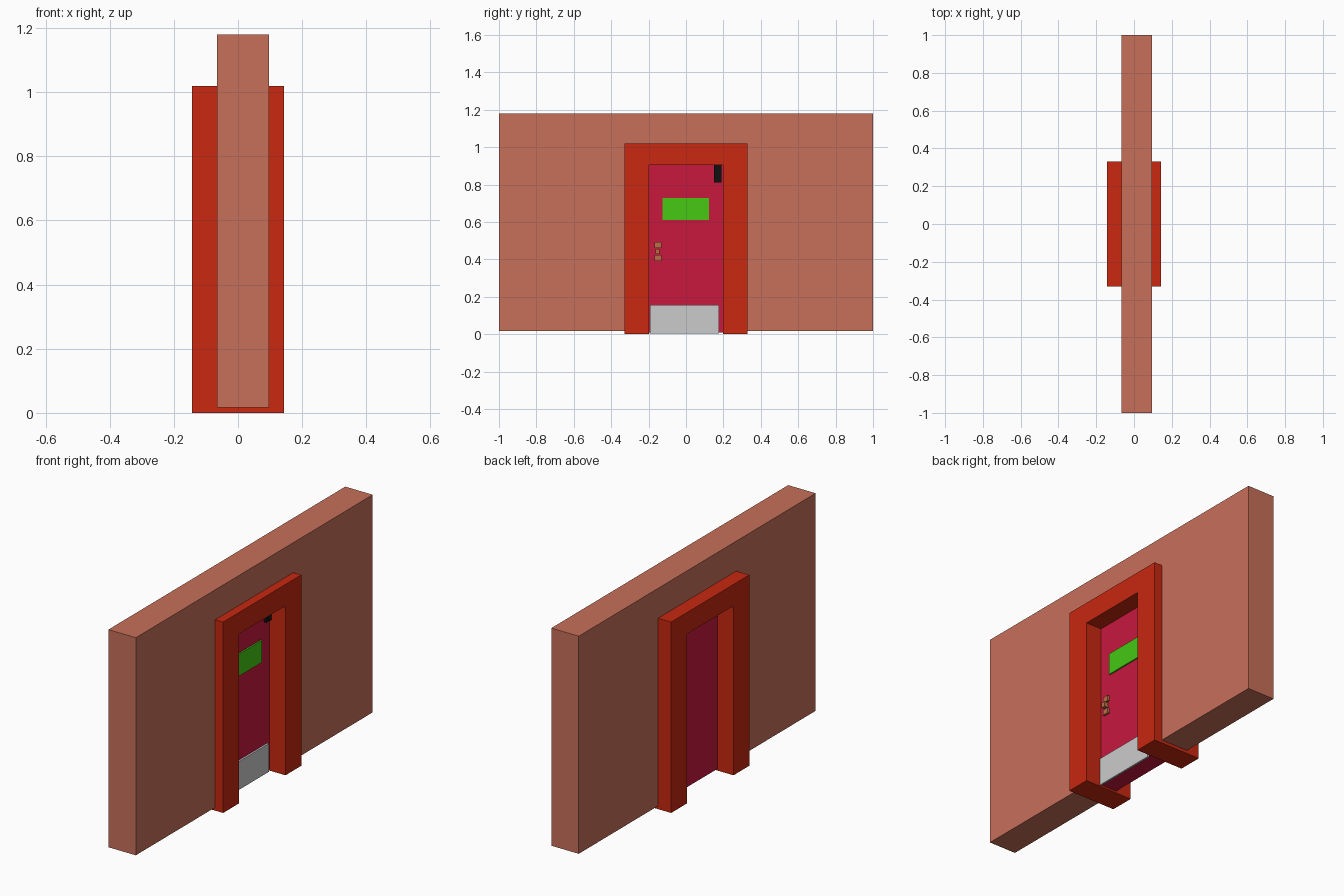
import bpy, bmesh

if "Cube" in bpy.data.objects:
    bpy.data.objects.remove(bpy.data.objects["Cube"])

def material(name, rgb):
    m = bpy.data.materials.new(name)
    m.diffuse_color = (*rgb, 1)
    m.use_nodes = True
    m.node_tree.nodes["Principled BSDF"].inputs["Base Color"].default_value = m.diffuse_color
    return m

BRICK = material("brick", (0.578, 0.162, 0.102))
RED = material("red", (0.578, 0.021, 0.005))
CRIMSON = material("crimson", (0.578, 0.009, 0.048))
GREEN = material("green", (0.061, 0.578, 0.007))
COPPER = material("copper", (0.52, 0.15, 0.06))
BLACK = material("black", (0.005, 0.005, 0.005))

def prism(name, profile, x0, x1, mat=None):
    """Extrude a (y, z) outline along x."""
    bm = bmesh.new()
    face = bm.faces.new([bm.verts.new((x0, y, z)) for y, z in profile])
    ext = bmesh.ops.extrude_face_region(bm, geom=[face])
    moved = [v for v in ext["geom"] if isinstance(v, bmesh.types.BMVert)]
    bmesh.ops.translate(bm, verts=moved, vec=(x1 - x0, 0, 0))
    bmesh.ops.recalc_face_normals(bm, faces=bm.faces)
    mesh = bpy.data.meshes.new(name)
    bm.to_mesh(mesh)
    bm.free()
    ob = bpy.data.objects.new(name, mesh)
    bpy.context.collection.objects.link(ob)
    if mat:
        mesh.materials.append(mat)
    return ob

def box(name, x, y, z, mat=None):
    return prism(name, [(y[0], z[0]), (y[1], z[0]), (y[1], z[1]), (y[0], z[1])], *x, mat)

def arch(outer, inner, bottom, top, lintel):
    """Doorway outline: two legs joined by a header."""
    return [(-outer, bottom), (-outer, top), (outer, top), (outer, bottom),
            (inner, bottom), (inner, lintel), (-inner, lintel), (-inner, bottom)]

# Wall with doorway, and the thick surround that lines it
prism("wall", arch(1.0, 0.21, 0.017, 1.18, 0.915), -0.066, 0.096, BRICK)
prism("door_frame", arch(0.33, 0.197, 0.0, 1.02, 0.905), -0.143, 0.143, RED)

# Door leaf
FRONT = 0.049
box("door", (-FRONT, FRONT), (-0.197, 0.197), (0.01, 0.905), CRIMSON)

# Fittings on the door face
box("kick_plate", (FRONT, FRONT + 0.01), (-0.192, 0.176), (0.004, 0.155))
box("sign_panel", (FRONT, FRONT + 0.008), (-0.125, 0.122), (0.61, 0.727), GREEN)
box("door_closer", (FRONT, FRONT + 0.015), (0.149, 0.19), (0.812, 0.905), BLACK)

# Handle: two mounts joined by a slim grip
for name, z in (("upper", (0.462, 0.492)), ("lower", (0.392, 0.422))):
    box(name + "_handle_mount", (FRONT, FRONT + 0.012), (-0.168, -0.131), z, COPPER)
box("handle_grip", (FRONT, FRONT + 0.024), (-0.163, -0.141), (0.428, 0.456), COPPER)
